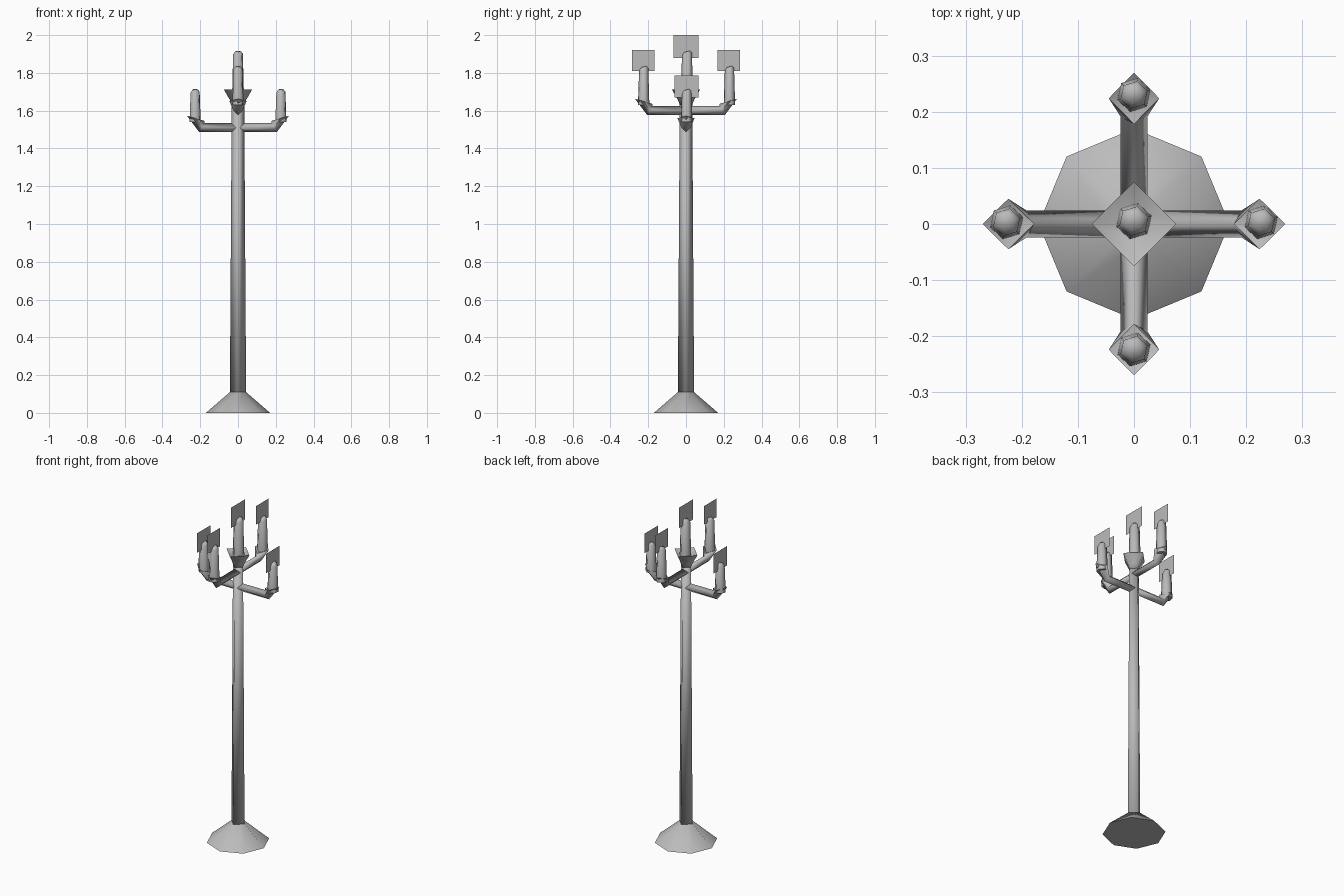
import bpy, bmesh, math
from mathutils import Vector, Matrix

if "Cube" in bpy.data.objects:
    bpy.data.objects.remove(bpy.data.objects["Cube"])

grey = bpy.data.materials.new("light grey")
grey.diffuse_color = (0.5, 0.5, 0.5, 1)
grey.use_nodes = True
grey.node_tree.nodes["Principled BSDF"].inputs["Base Color"].default_value = grey.diffuse_color


def make(name, rings, smooth_angle=math.pi, cap_start=True, cap_end=True):
    """Skin a list of equal-length point rings into one object."""
    bm = bmesh.new()
    loops = [[bm.verts.new(p) for p in r] for r in rings]
    n = len(loops[0])
    for a, b in zip(loops, loops[1:]):
        for i in range(n):
            j = (i + 1) % n
            bm.faces.new((a[i], a[j], b[j], b[i]))
    if cap_start:
        bm.faces.new(loops[0][::-1])
    if cap_end:
        bm.faces.new(loops[-1])
    bmesh.ops.recalc_face_normals(bm, faces=bm.faces)
    me = bpy.data.meshes.new(name)
    bm.to_mesh(me)
    bm.free()
    me.materials.append(grey)
    ob = bpy.data.objects.new(name, me)
    bpy.context.collection.objects.link(ob)
    bpy.ops.object.select_all(action='DESELECT')
    ob.select_set(True)
    bpy.context.view_layer.objects.active = ob
    bpy.ops.object.shade_smooth_by_angle(angle=smooth_angle)
    return ob


def ring(n, r, z, cx=0, cy=0, turn=0, tilt=0):
    pts = []
    for i in range(n):
        a = turn + 2 * math.pi * i / n
        y = r * math.sin(a)
        pts.append(Vector((cx + r * math.cos(a), cy + y, z + tilt * y)))
    return pts


# Base: octagonal foot closing onto the four-sided pole
top = ring(4, 0.043, 0.11)
top8 = []
for i in range(4):
    top8 += [top[i], (top[i] + top[(i + 1) % 4]) / 2]
make("base", [ring(8, 0.17, 0), top8], math.radians(60))

# Pole
make("pole", [ring(4, 0.043, 0.10), ring(4, 0.033, 1.655)])

# Centre cup with a recessed dish
make("centre_cup", [ring(4, 0.033, 1.63), ring(4, 0.042, 1.655), ring(4, 0.075, 1.712),
                    ring(4, 0.03, 1.69)], math.radians(95))


def candle(name, x, y, z0, z1, r0, r1):
    # Six-sided tapering candle with a slightly slanted, domed tip
    make(name, [ring(6, r0, z0, x, y, 0.3), ring(6, r1, z1 - 0.015, x, y, 0.3, 0.25),
                ring(6, r1 * 0.6, z1 - 0.002, x, y, 0.3, 0.25)], math.radians(80))


def flame(name, x, y, z0, z1, half):
    # Flat square flame card facing sideways
    make(name, [[Vector((x, y - half, z0)), Vector((x, y + half, z0)),
                 Vector((x, y + half, z1)), Vector((x, y - half, z1))]], cap_start=False)


def arm(name, angle, z):
    # Profile: (lower d, lower z, upper d, upper z, half width)
    prof = [(0, -0.024, 0, 0.024, 0.024),
            (0.205, -0.024, 0.178, 0.024, 0.024),
            (0.27, 0.063, 0.178, 0.036, 0.045),
            (0.245, 0.045, 0.205, 0.033, 0.02)]
    m = Matrix.Translation((0, 0, z)) @ Matrix.Rotation(angle, 4, 'Z')
    rings = []
    for d0, h0, d1, h1, w in prof:
        dm, hm = (d0 + d1) / 2, (h0 + h1) / 2
        rings.append([m @ Vector(p) for p in
                      ((d0, 0, h0), (dm, w, hm), (d1, 0, h1), (dm, -w, hm))])
    make(name, rings, math.radians(95))


# Centre candle and flame
candle("centre_candle", 0, 0.005, 1.68, 1.915, 0.033, 0.027)
flame("centre_flame", 0, 0, 1.88, 2.0, 0.065)

# Four arms: lower pair along x, upper pair along y
for label, k, z in (("right", 0, 1.51), ("back", 1, 1.60), ("left", 2, 1.51), ("front", 3, 1.60)):
    a = k * math.pi / 2
    x, y = 0.227 * math.cos(a), 0.227 * math.sin(a)
    arm(label + "_arm", a, z)
    candle(label + "_candle", x, y + 0.003, z + 0.03, z + 0.203 + (0.032 if k % 2 else 0),
           0.031, 0.025)
    if k % 2:
        flame(label + "_flame", x, y, 1.81, 1.92, 0.059)
    else:
        flame(label + "_flame", x, y + 0.003, 1.67, 1.785, 0.063)
